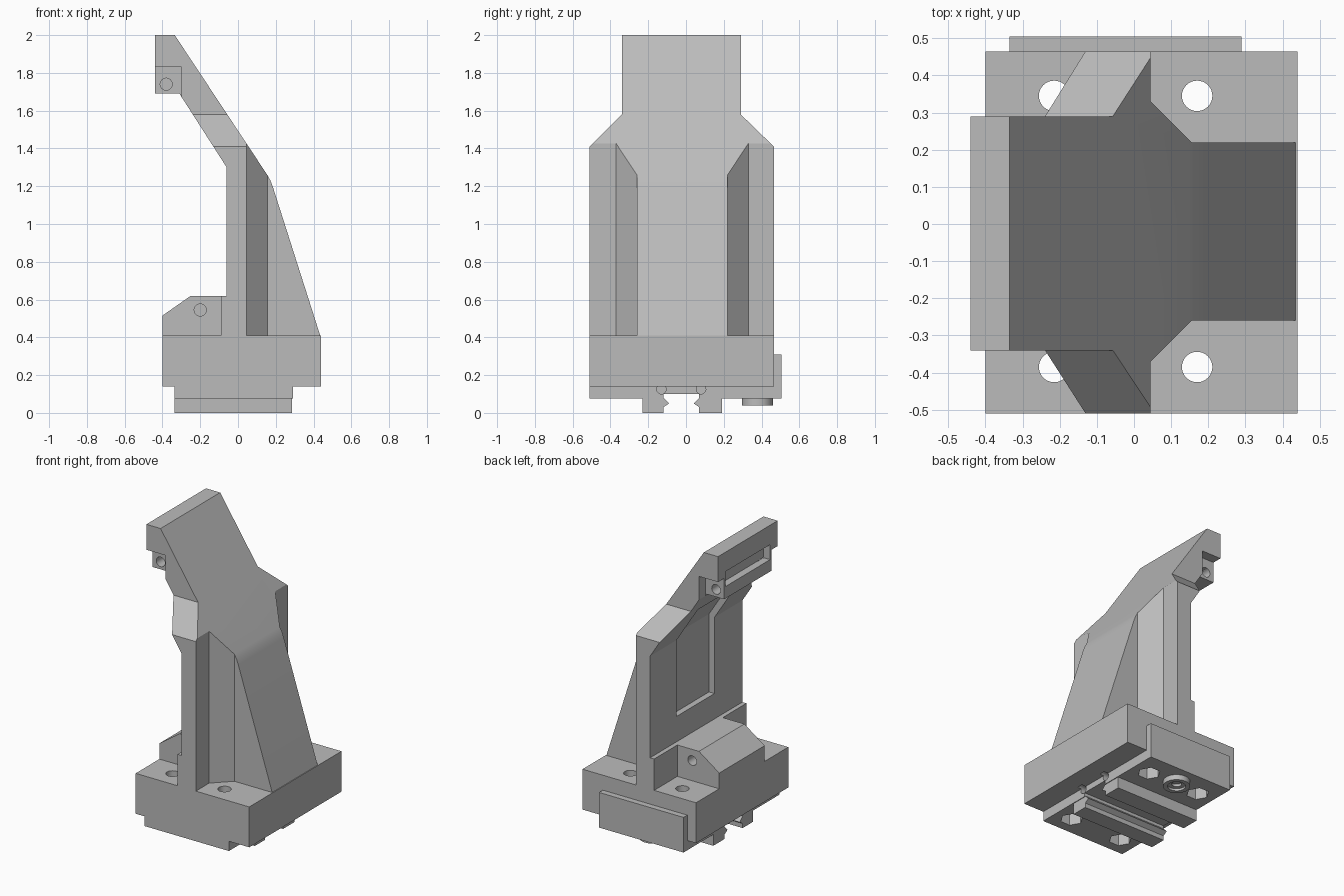
import bpy, bmesh, math
from mathutils import Matrix, Vector

if "Cube" in bpy.data.objects:
    bpy.data.objects.remove(bpy.data.objects["Cube"])

grey = bpy.data.materials.new("plain grey")
grey.use_nodes = True
grey.diffuse_color = (0.5, 0.5, 0.5, 1)
grey.node_tree.nodes["Principled BSDF"].inputs["Base Color"].default_value = (0.5, 0.5, 0.5, 1)


def finish(name, bm):
    bmesh.ops.recalc_face_normals(bm, faces=bm.faces)
    mesh = bpy.data.meshes.new(name)
    bm.to_mesh(mesh)
    bm.free()
    mesh.materials.append(grey)
    obj = bpy.data.objects.new(name, mesh)
    bpy.context.scene.collection.objects.link(obj)
    return obj


def prism(name, axis, points, lo, hi):
    """Extrude a 2D outline along an axis; the outline uses the other two axes in order."""
    bm = bmesh.new()
    place = {"x": lambda a, b: (lo, a, b), "y": lambda a, b: (a, lo, b), "z": lambda a, b: (a, b, lo)}[axis]
    face = bm.faces.new([bm.verts.new(place(a, b)) for a, b in points])
    top = bmesh.ops.extrude_face_region(bm, geom=[face])["geom"]
    step = Vector([hi - lo if c == axis else 0 for c in "xyz"])
    bmesh.ops.translate(bm, vec=step, verts=[v for v in top if isinstance(v, bmesh.types.BMVert)])
    return finish(name, bm)


def box(name, x, y, z):
    return prism(name, "z", [(x[0], y[0]), (x[1], y[0]), (x[1], y[1]), (x[0], y[1])], *z)


def cylinder(name, axis, centre, radius, lo, hi, sides=32):
    ring = [2 * math.pi * i / sides for i in range(sides)]
    return prism(name, axis, [(centre[0] + radius * math.cos(t), centre[1] + radius * math.sin(t)) for t in ring], lo, hi)


def combine(obj, operation, tools):
    """Apply a boolean with each tool, then drop the tool."""
    for tool in tools:
        mod = obj.modifiers.new("cut", "BOOLEAN")
        mod.operation, mod.solver, mod.object = operation, "EXACT", tool
        graph = bpy.context.evaluated_depsgraph_get()
        mesh = bpy.data.meshes.new_from_object(obj.evaluated_get(graph))
        obj.modifiers.clear()
        obj.data = mesh
        bpy.data.objects.remove(tool)


Y0, Y1 = -0.51, 0.465        # overall width
R0, R1 = -0.26, 0.22         # rib and foot width
H0, H1 = -0.34, 0.29         # head width
BACK = -0.06                 # flat side of the column

# Column and leaning head: side profile trimmed by its outline and its plan
column = prism("column", "y", [
    (-0.44, 2), (-0.335, 2), (0.155, 1.26), (0.172, 1.23), (0.185, 1.195),
    (0.435, 0.41), (BACK, 0.41), (BACK, 1.3), (-0.31, 1.69), (-0.44, 1.69)], -0.6, 0.6)
outline = prism("outline", "x", [
    (Y0, 0.3), (Y1, 0.3), (Y1, 1.41), (H1, 1.58), (H1, 2.1), (H0, 2.1), (H0, 1.58), (Y0, 1.41)], -0.7, 0.7)
plan = prism("plan", "z", [
    (-0.6, -0.7), (0.045, -0.7), (0.045, R0 - 0.11), (0.155, R0), (0.6, R0),
    (0.6, R1), (0.155, R1), (0.045, R1 + 0.11), (0.045, 0.7), (-0.6, 0.7)], 0.2, 2.2)
combine(column, "INTERSECT", [outline, plan])

# Notches beside the clamp bar, head slot, bar holes and recessed panel
combine(column, "DIFFERENCE", [
    box("notch", (-0.6, -0.3), (-0.6, H0 + 0.065), (1.6, 1.83)),
    box("notch", (-0.6, -0.3), (H1 - 0.065, 0.6), (1.6, 1.83)),
    box("slot", (-0.6, -0.39), (-0.26, 0.21), (1.77, 1.87)),
    cylinder("hole", "y", (-0.38, 1.74), 0.032, -0.4, -0.2),
    cylinder("hole", "y", (-0.38, 1.74), 0.032, 0.15, 0.4),
    prism("panel", "y", [(-0.02, 0.79), (-0.02, 1.312), (-0.17, 1.546), (-0.4, 1.546), (-0.4, 0.79)], -0.215, 0.185),
])

# Base block with stepped underside
base = prism("base", "y", [
    (-0.4, 0.41), (0.44, 0.41), (0.44, 0.14), (0.29, 0.14), (0.29, 0.075),
    (-0.335, 0.075), (-0.335, 0.14), (-0.4, 0.14)], Y0, Y1)
cuts = [box("channel", (-0.6, 0.6), (-0.12, 0.07), (-0.1, 0.1))]
for x in (-0.215, 0.17):
    for y in (-0.385, 0.345):
        cuts.append(cylinder("bolt_hole", "z", (x, y), 0.041, -0.1, 0.6))
        cuts.append(cylinder("nut_pocket", "z", (x, y), 0.07, -0.1, 0.17, 6))
for y in (-0.13, 0.08):
    cuts.append(cylinder("screw_hole", "x", (y, 0.125), 0.025, 0.24, 0.32, 20))
combine(base, "DIFFERENCE", cuts)

# Foot with sloped top and cross holes, plus the flange behind it
foot = prism("foot", "y", [
    (-0.4, 0.41), (-0.4, 0.515), (-0.25, 0.62), (BACK, 0.62), (BACK, 0.41)], R0, R1)
combine(foot, "DIFFERENCE", [
    cylinder("hole", "y", (-0.2, 0.545), 0.032, R0 - 0.1, R0 + 0.1),
    cylinder("hole", "y", (-0.2, 0.545), 0.032, R1 - 0.1, R1 + 0.1)])
box("foot_flange", (-0.09, BACK), (Y0, Y1), (0.41, 0.62))

# Plate on the back of the base
box("back_plate", (-0.335, 0.29), (Y1, 0.505), (0.075, 0.31))

# Pair of toothed rails under the base
for name, inner, outer, way in (("front_rail", -0.12, -0.23, 1), ("back_rail", 0.07, 0.19, -1)):
    prism(name, "x", [
        (outer, 0.1), (outer, 0), (inner, 0), (inner, 0.03), (inner + 0.03 * way, 0.05),
        (inner, 0.08), (inner, 0.1)], -0.335, 0.285)

# Round locating bush under the base
bush = cylinder("locating_bush", "z", (-0.02, 0.378), 0.082, 0.04, 0.08, 48)
combine(bush, "DIFFERENCE", [
    cylinder("counterbore", "z", (-0.02, 0.378), 0.055, 0, 0.055),
    cylinder("bore", "z", (-0.02, 0.378), 0.03, 0, 0.072)])

# Smooth the curved walls while keeping edges sharp
bpy.ops.object.select_all(action="DESELECT")
for obj in (column, base, foot, bush):
    obj.select_set(True)
bpy.context.view_layer.objects.active = column
bpy.ops.object.shade_smooth_by_angle(angle=math.radians(20))
